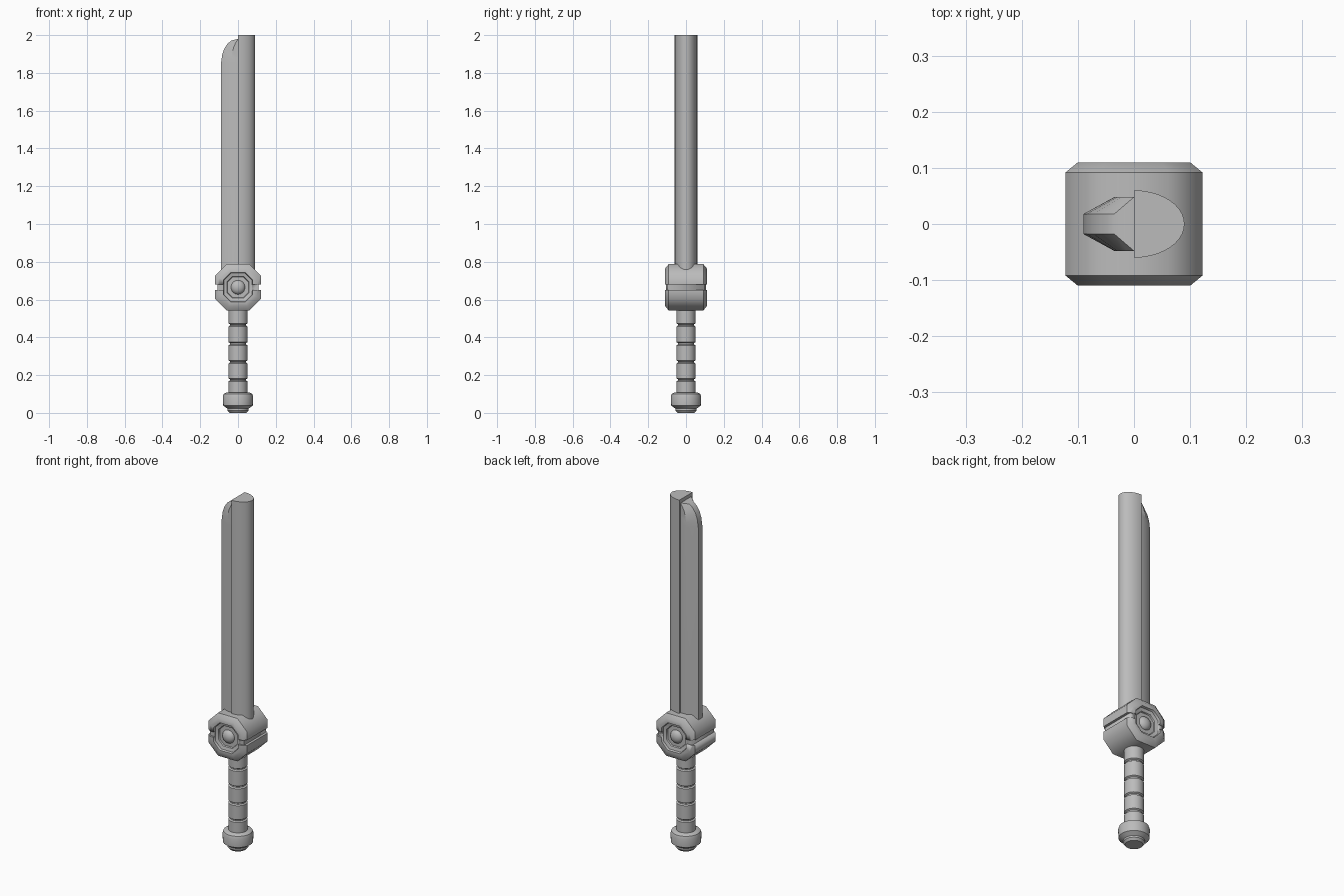
import bpy, bmesh, math

cube = bpy.data.objects.get("Cube")
if cube:
    bpy.data.objects.remove(cube, do_unlink=True)

steel = bpy.data.materials.new("grey_steel")
steel.use_nodes = True
GREY = (0.5, 0.5, 0.5, 1)
steel.diffuse_color = GREY
steel.node_tree.nodes["Principled BSDF"].inputs["Base Color"].default_value = GREY


def activate(ob):
    bpy.ops.object.select_all(action='DESELECT')
    ob.select_set(True)
    bpy.context.view_layer.objects.active = ob


def finish(bm, name, angle=35):
    bmesh.ops.recalc_face_normals(bm, faces=bm.faces)
    me = bpy.data.meshes.new(name)
    bm.to_mesh(me)
    bm.free()
    me.materials.append(steel)
    ob = bpy.data.objects.new(name, me)
    bpy.context.collection.objects.link(ob)
    activate(ob)
    bpy.ops.object.shade_smooth_by_angle(angle=math.radians(angle))
    return ob


def loft(rings, name, angle=35):
    """Skin a list of equal closed rings and cap both ends."""
    bm = bmesh.new()
    rows = [[bm.verts.new(p) for p in ring] for ring in rings]
    n = len(rows[0])
    for a, b in zip(rows, rows[1:]):
        for i in range(n):
            j = (i + 1) % n
            bm.faces.new((a[i], a[j], b[j], b[i]))
    bm.faces.new(rows[0])
    bm.faces.new(rows[-1])
    return finish(bm, name, angle)


def lathe(profile, name, sides=32, angle=35):
    return loft([[(r * math.cos(2 * math.pi * i / sides),
                   r * math.sin(2 * math.pi * i / sides), z)
                  for i in range(sides)] for r, z in profile], name, angle)


# Pommel
lathe([(0.045, 0), (0.055, 0.012), (0.055, 0.022), (0.078, 0.038), (0.08, 0.085),
       (0.075, 0.1), (0.062, 0.108)], "pommel")

# Grip with narrow ring grooves
R = 0.05
grip = [(R, 0.09)]
for z in (0.175, 0.27, 0.366, 0.466):
    grip += [(R, z - 0.008), (R - 0.008, z - 0.003), (R - 0.008, z + 0.003), (R, z + 0.008)]
lathe(grip + [(R, 0.57)], "grip", angle=30)

# Guard: chamfered octagonal block with a stepped recess in each face
GZ = 0.665


def octagon(h, y):
    c = h * 0.5
    pts = [(h, -c), (h, c), (c, h), (-c, h), (-h, c), (-h, -c), (-c, -h), (c, -h)]
    return [(x, y, GZ + z) for x, z in pts]


half_steps = [(0.055, 0.085), (0.058, 0.092), (0.075, 0.097), (0.078, 0.11), (0.1, 0.11), (0.122, 0.092)]
rings = [octagon(h, -y) for h, y in half_steps]
rings += [octagon(h, y) for h, y in reversed(half_steps)]
guard = loft(rings, "guard", 48)

# Horizontal groove around the guard
for axis in (0, 1):
    for side in (-1, 1):
        bm = bmesh.new()
        bmesh.ops.create_cube(bm, size=1)
        centre, size = [0, 0, GZ], [0.4, 0.4, 0.03]
        centre[axis] = side * ((0.108, 0.099)[axis] + 0.05)
        size[axis] = 0.1
        for v in bm.verts:
            v.co = [v.co[k] * size[k] + centre[k] for k in range(3)]
        cutter = finish(bm, "groove_cutter")
        cutter.hide_render = True
        mod = guard.modifiers.new("groove", 'BOOLEAN')
        mod.operation, mod.solver, mod.object = 'DIFFERENCE', 'EXACT', cutter
        activate(guard)
        bpy.ops.object.modifier_apply(modifier=mod.name)
        bpy.data.objects.remove(cutter, do_unlink=True)

# Domed studs in the recesses
for name, side in (("front_stud", -1), ("back_stud", 1)):
    bm = bmesh.new()
    bmesh.ops.create_uvsphere(bm, u_segments=24, v_segments=14, radius=0.038)
    for v in bm.verts:
        v.co.y = v.co.y * 0.7 + side * 0.08
        v.co.z += GZ
    finish(bm, name, 60)

# Half-oval spine of the blade
arc = [math.pi * (i / 20 - 0.5) for i in range(21)]
loft([[(0.09 * math.cos(a), 0.06 * math.sin(a), z) for a in arc] for z in (0.68, 2.0)],
     "blade_spine")

# Cutting edge: thin rim, bevel to the thick body, curved tip
rim = [(-0.09, 0.68), (-0.09, 1.85), (-0.084, 1.895), (-0.072, 1.93),
       (-0.055, 1.955), (-0.035, 1.971), (0, 1.98)]
body = [(-0.035, 0.68), (-0.035, 1.85), (-0.034, 1.88), (-0.03, 1.91),
        (-0.022, 1.938), (-0.012, 1.96), (0, 1.979)]
T, t = 0.048, 0.018
sections = []
for k, ((rx, rz), (bx, bz)) in enumerate(zip(rim, body)):
    w = T if k == len(rim) - 1 else t
    sections.append([(0.005, -T, bz), (bx, -T, bz), (rx, -w, rz),
                     (rx, w, rz), (bx, T, bz), (0.005, T, bz)])
loft(sections, "blade_edge", 30)
